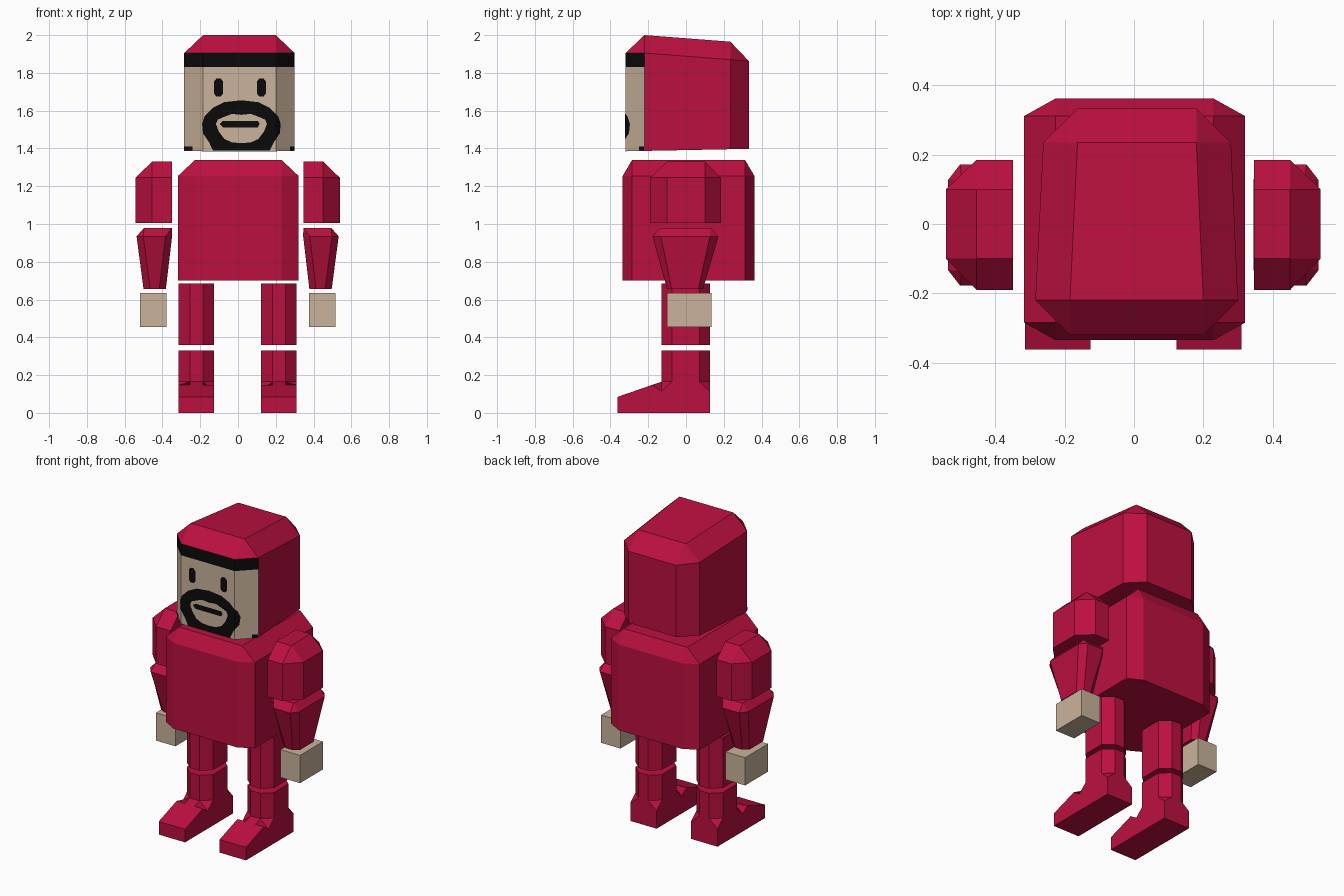
import bpy, bmesh

if "Cube" in bpy.data.objects:
    bpy.data.objects.remove(bpy.data.objects["Cube"])


def material(name, rgb):
    m = bpy.data.materials.new(name)
    m.diffuse_color = (*rgb, 1)
    m.use_nodes = True
    m.node_tree.nodes["Principled BSDF"].inputs["Base Color"].default_value = m.diffuse_color
    return m


RED = material("crimson cloth", (0.50, 0.005, 0.050))
SKIN = material("tan skin", (0.59, 0.45, 0.33))
BLACK = material("black hair", (0.003, 0.003, 0.003))


def finish(name, bm, mats):
    me = bpy.data.meshes.new(name)
    bm.to_mesh(me)
    bm.free()
    for m in mats:
        me.materials.append(m)
    ob = bpy.data.objects.new(name, me)
    bpy.context.collection.objects.link(ob)
    return ob


def loft(name, rings, mats=(RED,), paint=None):
    """Skin a stack of equal-length rings and cap both ends; repeated points merge."""
    bm = bmesh.new()
    vs = [[bm.verts.new(p) for p in r] for r in rings]
    n = len(rings[0])
    for a, b in zip(vs, vs[1:]):
        for i in range(n):
            j = (i + 1) % n
            bm.faces.new((a[i], a[j], b[j], b[i]))
    bm.faces.new(vs[0])
    bm.faces.new(vs[-1])
    bmesh.ops.remove_doubles(bm, verts=bm.verts[:], dist=1e-4)
    bmesh.ops.recalc_face_normals(bm, faces=bm.faces[:])
    if paint:
        for f in bm.faces:
            f.material_index = paint(f)
    return finish(name, bm, mats)


def at(outline, z):
    return [(x, y, z) for x, y in outline]


def octagon(x0, x1, y0, y1, cx, cy):
    """Rectangle with cut corners, starting at the front left."""
    return [(x0 + cx, y0), (x1 - cx, y0), (x1, y0 + cy), (x1, y1 - cy),
            (x1 - cx, y1), (x0 + cx, y1), (x0, y1 - cy), (x0, y0 + cy)]


def square(x0, x1, y0, y1):
    """Rectangle whose corners are doubled to match an octagon."""
    return [(x0, y0), (x1, y0), (x1, y0), (x1, y1),
            (x1, y1), (x0, y1), (x0, y1), (x0, y0)]


# Head: hood and face in one block, with a sloping bevelled top
plan = [(-.185, -.32), (.20, -.32), (.30, -.22), (.28, .235),
        (.18, .333), (-.163, .333), (-.262, .235), (-.285, -.22)]
crown = [(-.185, -.22, 2), (.20, -.22, 2), (.20, -.22, 2), (.18, .235, 1.965),
         (.18, .235, 1.965), (-.163, .235, 1.965), (-.163, .235, 1.965), (-.185, -.22, 2)]
brow = [(x, y, 1.905 - .077 * max(0, y + .22)) for x, y in plan]
chin = [(x, y, 1.385 + .02 * (y + .32)) for x, y in plan]


def paint_head(f):
    c = f.calc_center_median()
    if f.normal.y > -.3 or abs(f.normal.z) > .2:
        return 0
    return 1 if c.z < 1.83 else 2


loft("head", [chin, at(plan, 1.83), brow, crown], (RED, SKIN, BLACK), paint_head)


# Painted face details: thin plates folded around the bevelled face
def plate(name, quads):
    bm = bmesh.new()
    for q in quads:
        bm.faces.new([bm.verts.new((x, 0, z)) for x, z in q])
    bmesh.ops.remove_doubles(bm, verts=bm.verts[:], dist=1e-4)
    for crease in (-.185, .20):
        bmesh.ops.bisect_plane(bm, geom=bm.verts[:] + bm.edges[:] + bm.faces[:],
                               plane_co=(crease, 0, 0), plane_no=(1, 0, 0))
    for f in bm.faces:
        f.normal_update()
        if f.normal.y > 0:
            f.normal_flip()
    for v in bm.verts:
        v.co.y = -.323 + max(0, v.co.x - .20, -.185 - v.co.x)
    finish(name, bm, [BLACK])


def rect(x0, x1, z0, z1):
    return [(x0, z0), (x1, z0), (x1, z1), (x0, z1)]


outer = [(0, 1.655), (.09, 1.645), (.15, 1.615), (.195, 1.57), (.208, 1.53),
         (.203, 1.48), (.17, 1.43), (.15, 1.388), (0, 1.388)]
inner = [(0, 1.578), (.05, 1.583), (.09, 1.568), (.125, 1.553), (.135, 1.53),
         (.12, 1.49), (.09, 1.45), (.05, 1.432), (0, 1.428)]
ring = []
for s in (-1, 1):
    for i in range(len(outer) - 1):
        ring.append([(.018 + s * x, z) for x, z in
                     (outer[i], outer[i + 1], inner[i + 1], inner[i])])
plate("beard", ring)
plate("mouth", [[(-.08, 1.512), (.105, 1.512), (.115, 1.53), (.105, 1.545),
                 (-.08, 1.545), (-.097, 1.53)]])
for side, x in (("left", -.103), ("right", .124)):
    plate(side + "_eye", [[(x - .012, 1.675), (x + .012, 1.675), (x + .023, 1.69),
                           (x + .023, 1.755), (x + .012, 1.77), (x - .012, 1.77),
                           (x - .023, 1.755), (x - .023, 1.69)]])
plate("jaw_hair_left", [rect(-.285, -.24, 1.388, 1.41)])
plate("jaw_hair_right", [rect(.275, .30, 1.388, 1.41)])

# Torso: bevelled block
body = octagon(-.317, .32, -.335, .362, .09, .05)
loft("torso", [at(body, .70), at(body, 1.255), at(square(-.227, .23, -.285, .312), 1.34)])

# Limbs: drawn for the right side and mirrored
for side, s in (("right", 1), ("left", -1)):
    def limb(name, rings, mat=RED):
        loft(f"{side}_{name}", [[(s * x - .002, y, z) for x, y, z in r] for r in rings], (mat,))

    # Upper arm: flat on the inside, bevelled outside
    arm = [(.348, -.19), (.453, -.19), (.541, -.10), (.541, .10), (.453, .185), (.348, .185)]
    arm_top = [(.348, -.10), (.453, -.10), (.453, -.10), (.453, .10), (.453, .10), (.348, .10)]
    limb("upper_arm", [at(arm, 1.005), at(arm, 1.245), at(arm_top, 1.33)])

    # Forearm: tapers to the wrist
    limb("forearm", [at(octagon(.38, .498, -.10, .09, .035, .025), .655),
                     at(octagon(.347, .535, -.178, .172, .035, .045), .935),
                     at(square(.348, .495, -.135, .13), .98)])

    # Hand: plain block
    hand = square(.377, .517, -.10, .135)
    limb("hand", [at(hand, .455), at(hand, .635)], SKIN)

    # Thigh and shin: octagonal posts, the shin widening into a square heel
    post = octagon(.124, .313, -.13, .127, .06, .055)
    heel = square(.124, .313, -.13, .127)
    limb("thigh", [at(post, .36), at(post, .685)])
    limb("shin", [at(heel, 0), at(heel, .115), at(post, .165), at(post, .33)])

    # Foot: wedge sloping down to the toe
    def section(y, z_edge, z_mid):
        return [(.124, y, 0), (.313, y, 0), (.313, y, z_edge),
                (.253, y, z_mid), (.184, y, z_mid), (.124, y, z_edge)]
    limb("foot", [section(-.362, .085, .085), section(-.18, .148, .148),
                  section(-.13, .115, .165)])
